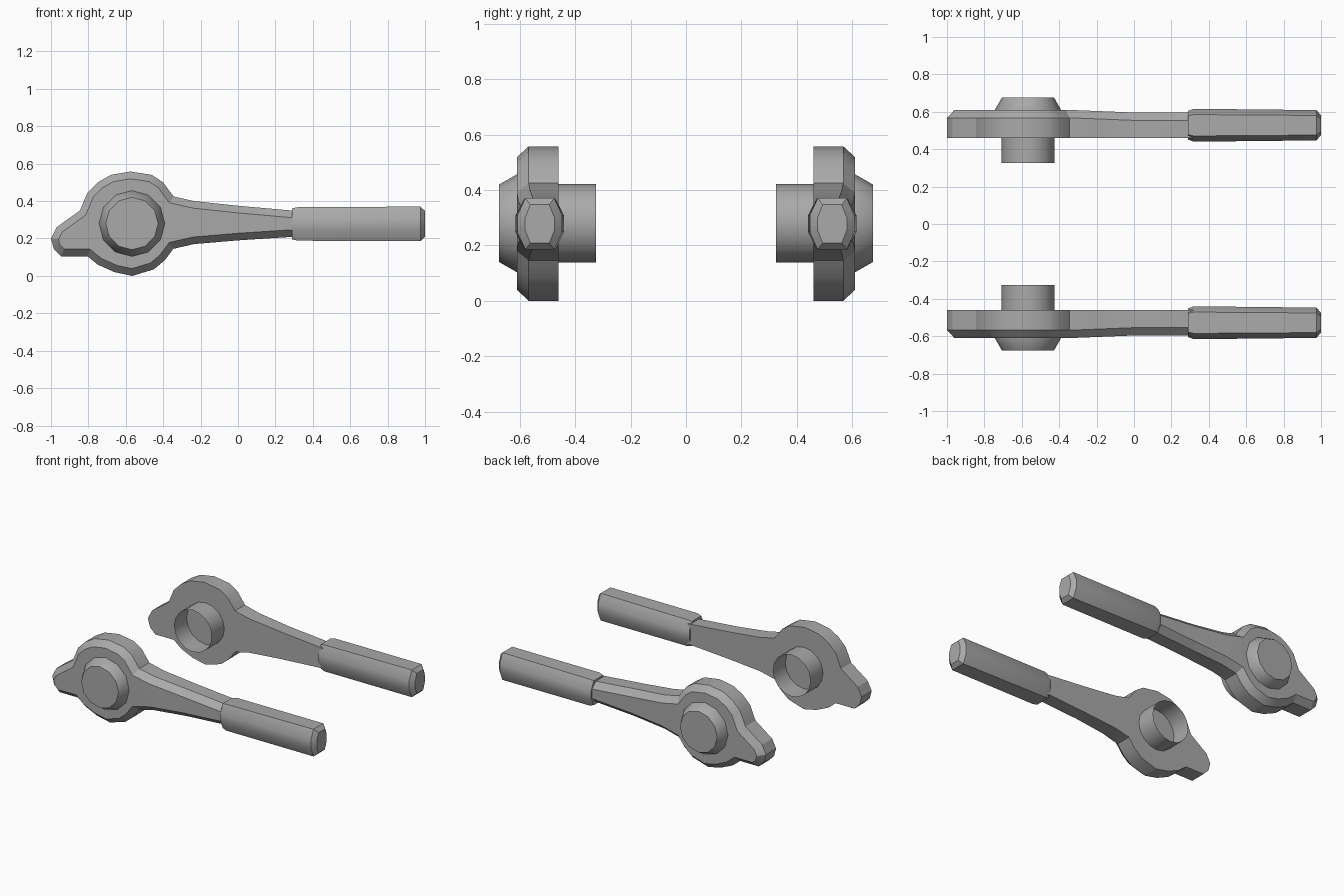
import bpy, bmesh, math
from mathutils import Vector

cube = bpy.data.objects.get("Cube")
if cube:
    bpy.data.objects.remove(cube)

grey = bpy.data.materials.new("mid grey")
grey.use_nodes = True
colour = (0.4, 0.4, 0.4, 1)
grey.diffuse_color = colour
grey.node_tree.nodes["Principled BSDF"].inputs["Base Color"].default_value = colour

HUB_X, HUB_Z = -0.567, 0.28


def finish(name, bm, angle):
    """Turn a bmesh into an object mirrored across the y = 0 plane."""
    bmesh.ops.recalc_face_normals(bm, faces=bm.faces)
    mesh = bpy.data.meshes.new(name)
    bm.to_mesh(mesh)
    bm.free()
    mesh.materials.append(grey)
    obj = bpy.data.objects.new(name, mesh)
    bpy.context.collection.objects.link(obj)
    mirror = obj.modifiers.new("Mirror", 'MIRROR')
    mirror.use_axis = (False, True, False)
    mirror.use_mirror_merge = False
    bpy.ops.object.select_all(action='DESELECT')
    obj.select_set(True)
    bpy.context.view_layer.objects.active = obj
    bpy.ops.object.shade_smooth_by_angle(angle=math.radians(angle))
    return obj


def loft(bm, loops, cap_start=True, cap_end=True):
    """Skin a list of equal-length closed loops."""
    rings = [[bm.verts.new(p) for p in loop] for loop in loops]
    for a, b in zip(rings, rings[1:]):
        n = len(a)
        for i in range(n):
            j = (i + 1) % n
            bm.faces.new((a[i], a[j], b[j], b[i]))
    if cap_start:
        bm.faces.new(rings[0])
    if cap_end:
        bm.faces.new(rings[-1][::-1])


def inset(points, d):
    """Mitred inward offset of a counter-clockwise outline."""
    result = []
    for i, p in enumerate(points):
        before = (p - points[i - 1]).normalized()
        after = (points[(i + 1) % len(points)] - p).normalized()
        n1, n2 = Vector((-before.y, before.x)), Vector((-after.y, after.x))
        result.append(p + (n1 + n2) * d / (1 + n1.dot(n2)))
    return result


def circle(radius, y, sides):
    return [(HUB_X + radius * math.cos(math.tau * i / sides), y,
             HUB_Z + radius * math.sin(math.tau * i / sides)) for i in range(sides)]


# Arm plate: round head, pointed lug and tapering neck, chamfered outside
outline = [Vector(p) for p in (
    (.34, .345), (0, .375), (-.235, .4), (-.345, .425),
    (-.4, .5), (-.46, .54), (-.575, .558), (-.68, .54), (-.75, .5),
    (-.805, .445), (-.845, .35), (-.97, .26), (-1, .2), (-.985, .145),
    (-.945, .105), (-.805, .105), (-.75, .06), (-.66, .02), (-.565, 0),
    (-.45, .035), (-.39, .085), (-.345, .145), (-.235, .17), (0, .19), (.34, .212))]
face_outline = inset(outline, 0.038)
bm = bmesh.new()
loft(bm, [[(p.x, y, p.y) for p in pts] for pts, y in
          ((outline, -.46), (outline, -.568), (face_outline, -.61))])
for x in (-.345, 0):
    bmesh.ops.bisect_plane(bm, geom=bm.verts[:] + bm.edges[:] + bm.faces[:],
                           plane_co=(x, 0, 0), plane_no=(1, 0, 0))
for v in bm.verts:
    if v.co.y < -.5:
        v.co.y += 0.014 * min(1, max(0, (v.co.x + .345) / .345))
finish("arm_plate", bm, 25)

# Hub cap: tapered boss on the outer face
bm = bmesh.new()
loft(bm, [circle(.176, -.6, 12), circle(.176, -.612, 12), circle(.14, -.675, 12)])
finish("hub_cap", bm, 32)

# Pivot sleeve: thin open tube on the inner face
bm = bmesh.new()
loft(bm, [circle(.142, -.465, 16), circle(.142, -.325, 16)], False, False)
finish("pivot_sleeve", bm, 32)

# Grip: eight-sided handle with tapered ends
section = [(.057, .0925), (-.057, .0925), (-.088, .03), (-.088, -.03),
           (-.057, -.0925), (.057, -.0925), (.088, -.03), (.088, .03)]
bm = bmesh.new()
loft(bm, [[(x, -.528 + y * sy, .278 + z * sz) for y, z in section]
          for x, sy, sz in ((.29, .87, .9), (.32, 1, .97), (.975, .92, 1), (1, .6, .75))])
finish("grip", bm, 32)
